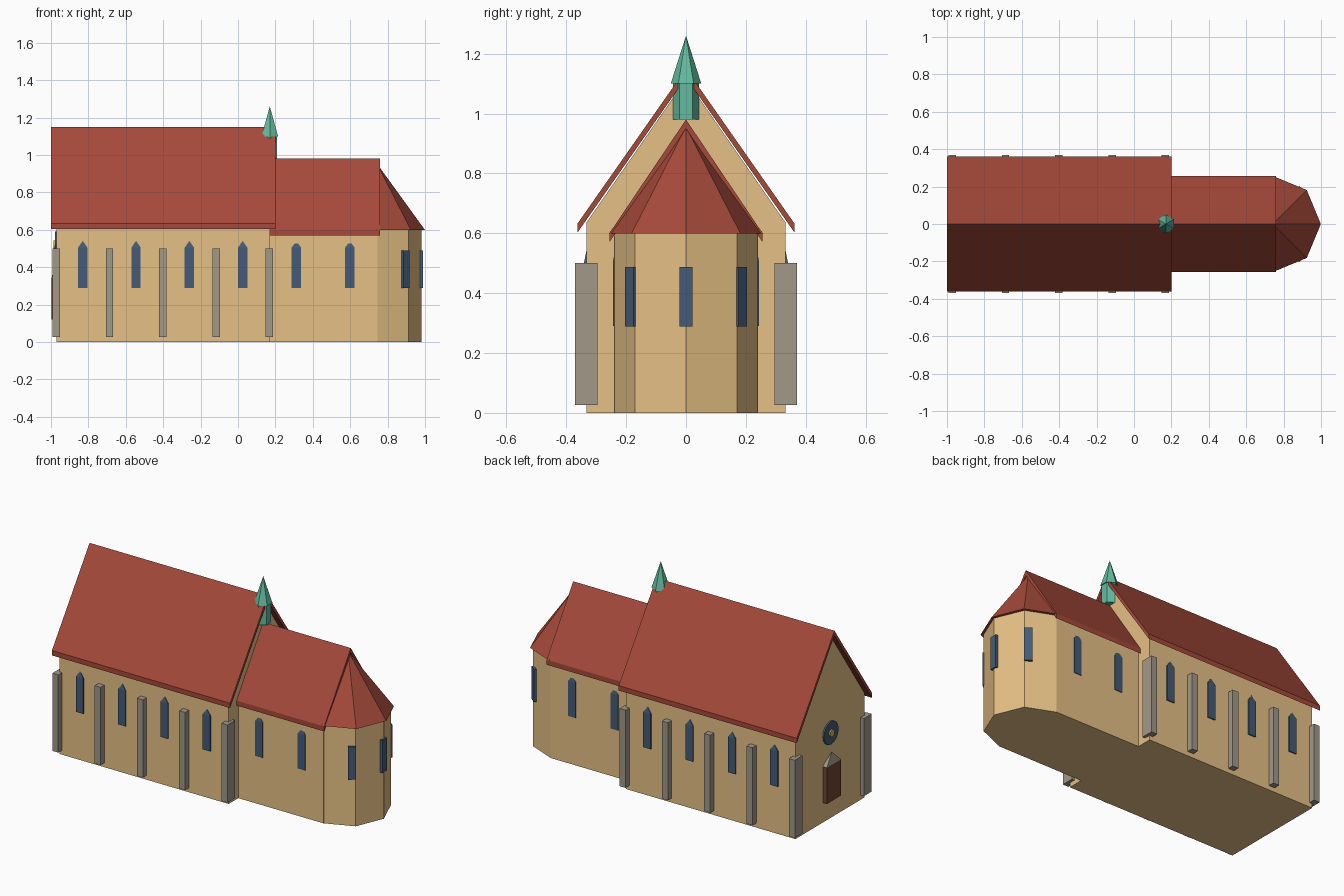
import bpy, bmesh, math
from mathutils import Matrix

if "Cube" in bpy.data.objects:
    bpy.data.objects.remove(bpy.data.objects["Cube"])


def material(name, rgb):
    m = bpy.data.materials.new(name)
    m.diffuse_color = (*rgb, 1)
    m.use_nodes = True
    m.node_tree.nodes["Principled BSDF"].inputs["Base Color"].default_value = m.diffuse_color
    return m


WALL = material("sandstone", (0.79, 0.53, 0.235))
ROOF = material("red_tile", (0.375, 0.067, 0.042))
GLASS = material("dark_glass", (0.057, 0.105, 0.184))
STONE = material("grey_stone", (0.357, 0.314, 0.25))
COPPER = material("green_copper", (0.127, 0.50, 0.35))
WOOD = material("brown_wood", (0.165, 0.06, 0.027))
GOLD = material("gold", (0.70, 0.45, 0.08))


def finish(name, bm, mat, matrix=None):
    bmesh.ops.recalc_face_normals(bm, faces=bm.faces)
    me = bpy.data.meshes.new(name)
    bm.to_mesh(me)
    bm.free()
    me.materials.append(mat)
    ob = bpy.data.objects.new(name, me)
    if matrix is not None:
        ob.matrix_world = matrix
    bpy.context.collection.objects.link(ob)
    return ob


def box(name, center, size, mat, turn=0):
    bm = bmesh.new()
    bmesh.ops.create_cube(bm, size=1, matrix=Matrix.Diagonal((*size, 1)))
    return finish(name, bm, mat, Matrix.Translation(center) @ Matrix.Rotation(turn, 4, 'Z'))


def prism_x(name, profile, x0, x1, mat):
    """Extrude a (y, z) outline along x."""
    bm = bmesh.new()
    face = bm.faces.new([bm.verts.new((x0, y, z)) for y, z in profile])
    ext = bmesh.ops.extrude_face_region(bm, geom=[face])
    bmesh.ops.translate(bm, vec=(x1 - x0, 0, 0),
                        verts=[v for v in ext["geom"] if isinstance(v, bmesh.types.BMVert)])
    return finish(name, bm, mat)


def cone(name, x, z0, z1, r0, r1, sides, mat):
    bm = bmesh.new()
    bmesh.ops.create_cone(bm, cap_ends=True, segments=sides, radius1=r0, radius2=r1, depth=z1 - z0)
    return finish(name, bm, mat, Matrix.Translation((x, 0, (z0 + z1) / 2)))


def pyramid(name, center, size, mat):
    """Four-sided point on a rectangular base; center is the base centre."""
    bm = bmesh.new()
    bmesh.ops.create_cone(bm, cap_ends=True, segments=4, radius1=math.sqrt(0.5), radius2=0, depth=1,
                          matrix=Matrix.Translation((0, 0, 0.5)) @ Matrix.Rotation(math.pi / 4, 4, 'Z'))
    return finish(name, bm, mat, Matrix.Translation(center) @ Matrix.Diagonal((*size, 1)))


def gabled_walls(name, x0, x1, half, shoulder, peak):
    prism_x(name, [(-half, 0), (half, 0), (half, shoulder), (0, peak), (-half, shoulder)], x0, x1, WALL)


def gabled_roof(name, x0, x1, half, eave, ridge, t=0.03):
    prism_x(name, [(-half, eave), (0, ridge), (half, eave),
                   (half, eave - t), (0, ridge - t), (-half, eave - t)], x0, x1, ROOF)


def lancet(name, x, y):
    """Narrow window with a pointed head."""
    box(name, (x, y, 0.3975), (0.05, 0.014, 0.215), GLASS)
    pyramid(name + "_head", (x, y, 0.505), (0.05, 0.014, 0.036), GLASS)


def disc_x(name, x, z, r, depth, mat, sides=16):
    bm = bmesh.new()
    bmesh.ops.create_cone(bm, cap_ends=True, segments=sides, radius1=r, radius2=r, depth=depth)
    finish(name, bm, mat, Matrix.Translation((x, 0, z)) @ Matrix.Rotation(math.pi / 2, 4, 'Y'))


# Nave and choir
gabled_walls("nave_walls", -0.97, 0.17, 0.333, 0.635, 1.115)
gabled_roof("nave_roof", -1.0, 0.2, 0.362, 0.633, 1.15)
gabled_walls("choir_walls", 0.16, 0.745, 0.24, 0.588, 0.945)
gabled_roof("choir_roof", 0.17, 0.76, 0.256, 0.6, 0.98)

# Eight-sided apse
cone("apse_walls", 0.742, 0, 0.6, 0.24, 0.24, 8, WALL)
cone("apse_roof", 0.742, 0.6, 0.955, 0.257, 0, 8, ROOF)
for deg in (-50, 0, 50):
    a = math.radians(deg)
    box("apse_window", (0.742 + 0.239 * math.cos(a), 0.239 * math.sin(a), 0.388),
        (0.015, 0.044, 0.2), GLASS, a)

# Buttresses and side windows on both sides
for s in (-1, 1):
    for i in range(5):
        box("buttress", (-0.972 + 0.285 * i, s * 0.333, 0.2635), (0.04, 0.074, 0.473), STONE)
    for i in range(4):
        lancet("nave_window", -0.83 + 0.285 * i, s * 0.333)
    for x in (0.312, 0.598):
        lancet("choir_window", x, s * 0.237)

# Ridge turret
cone("turret_body", 0.17, 0.98, 1.1, 0.044, 0.044, 6, COPPER)
cone("turret_spire", 0.17, 1.1, 1.26, 0.051, 0, 6, COPPER)

# West front: door with stone hood, rose window
box("door", (-0.982, 0, 0.23), (0.03, 0.136, 0.22), WOOD)
pyramid("door_hood", (-0.982, 0, 0.34), (0.03, 0.136, 0.068), STONE)
disc_x("rose_window", -0.972, 0.522, 0.07, 0.014, GLASS)
disc_x("rose_hub", -0.975, 0.522, 0.022, 0.024, GOLD)
